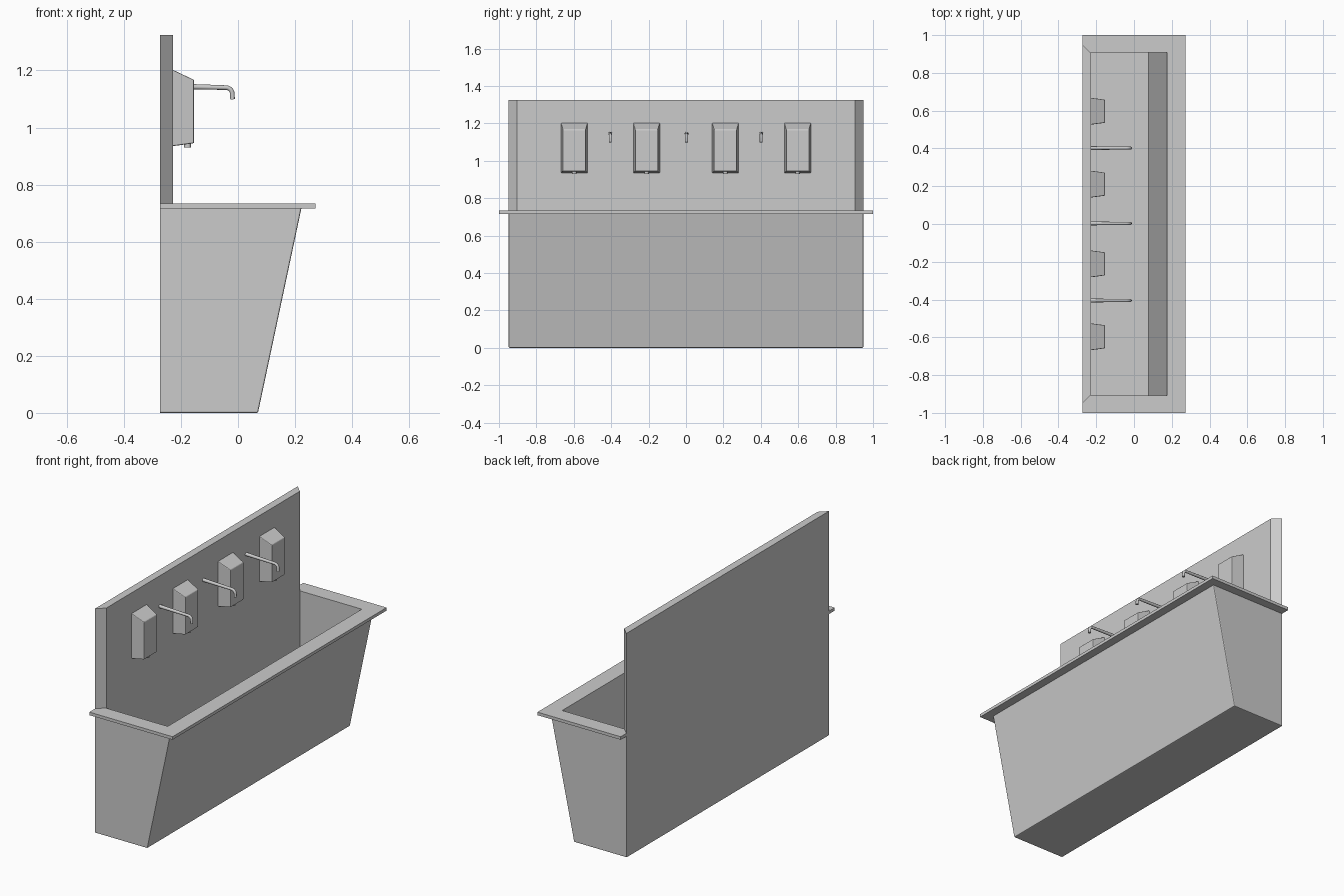
import bpy, bmesh, math
from mathutils import Vector

if "Cube" in bpy.data.objects:
    bpy.data.objects.remove(bpy.data.objects["Cube"])

BACK, WALL = -0.273, -0.228   # rear plane and visible wall plane


def add_object(name, bm):
    bmesh.ops.recalc_face_normals(bm, faces=bm.faces)
    mesh = bpy.data.meshes.new(name)
    bm.to_mesh(mesh)
    bm.free()
    ob = bpy.data.objects.new(name, mesh)
    bpy.context.collection.objects.link(ob)
    return ob


def loft(lower, upper):
    """Closed solid between two matching loops of points."""
    bm = bmesh.new()
    a = [bm.verts.new(p) for p in lower]
    b = [bm.verts.new(p) for p in upper]
    bm.faces.new(a[::-1])
    bm.faces.new(b)
    n = len(a)
    for i in range(n):
        j = (i + 1) % n
        bm.faces.new((a[i], a[j], b[j], b[i]))
    return bm


def side_prism(profile, half):
    """Extrude an x-z profile along y."""
    return loft([(x, -half, z) for x, z in profile],
                [(x, half, z) for x, z in profile])


def box(x0, x1, half, z0, z1):
    return side_prism([(x0, z0), (x1, z0), (x1, z1), (x0, z1)], half)


# Trough body, with softened front and bottom edges
bm = side_prism([(BACK, 0), (0.07, 0), (0.222, 0.716), (BACK, 0.716)], 0.948)
edges = []
for e in bm.edges:
    rear = all(v.co.x < BACK + 0.01 for v in e.verts)
    top = all(v.co.z > 0.7 for v in e.verts)
    if not rear and not top:
        edges.append(e)
bmesh.ops.bevel(bm, geom=edges, offset=0.005, segments=2, profile=0.5, affect='EDGES')
body = add_object("trough_body", bm)

# Overhanging rim
rim = add_object("trough_rim", box(BACK, 0.272, 1.0, 0.716, 0.734))

# Basin hollow, cut from body and rim
cutter = add_object("basin_cutter", side_prism(
    [(WALL, 0.265), (0.077, 0.265), (0.189, 0.80), (WALL, 0.80)], 0.907))
cutter.hide_render = True
for ob in (body, rim):
    mod = ob.modifiers.new("basin", 'BOOLEAN')
    mod.operation = 'DIFFERENCE'
    mod.solver = 'EXACT'
    mod.object = cutter
    bpy.context.view_layer.objects.active = ob
    bpy.ops.object.modifier_apply(modifier=mod.name)
bpy.data.objects.remove(cutter)

# Splashback with mitred ends
plan = [(BACK, -0.948), (WALL, -0.904), (WALL, 0.904), (BACK, 0.948)]
add_object("splashback", loft([(x, y, 0.734) for x, y in plan],
                              [(x, y, 1.325) for x, y in plan]))


# Soap dispensers: tapered housing plus nozzle underneath
def rect(x, y, half, z0, z1):
    return [(x, y - half, z0), (x, y + half, z0), (x, y + half, z1), (x, y - half, z1)]


for i, y in enumerate((-0.597, -0.211, 0.211, 0.597)):
    bm = loft(rect(WALL, y, 0.071, 0.935, 1.202), rect(-0.154, y, 0.061, 0.945, 1.167))
    edges = [e for e in bm.edges if any(v.co.x > -0.16 for v in e.verts)]
    bmesh.ops.bevel(bm, geom=edges, offset=0.004, segments=2, profile=0.5, affect='EDGES')
    add_object(f"soap_dispenser_{i + 1}", bm)

    bm = bmesh.new()
    bmesh.ops.create_cone(bm, cap_ends=True, segments=16, radius1=0.012,
                          radius2=0.012, depth=0.02)
    bmesh.ops.translate(bm, verts=bm.verts, vec=(-0.177, y, 0.94))
    add_object(f"soap_nozzle_{i + 1}", bm)

# Taps: slightly tapering pipe with a rounded downward spout
bend, r = Vector((-0.042, 0, 1.118)), 0.022
path = [(WALL - 0.005, 1.145, 1.25)]
for k in range(7):
    a = math.radians(88 - 88 * k / 6)
    path.append((bend.x + r * math.cos(a), bend.z + r * math.sin(a), 1.0))
path.append((-0.019, 1.099, 1.0))

for i, y in enumerate((-0.405, 0.003, 0.402)):
    curve = bpy.data.curves.new("tap", 'CURVE')
    curve.dimensions = '3D'
    curve.bevel_depth = 0.008
    curve.bevel_resolution = 4
    curve.use_fill_caps = True
    spline = curve.splines.new('POLY')
    spline.points.add(len(path) - 1)
    for p, (x, z, rad) in zip(spline.points, path):
        p.co = (x, y, z, 1)
        p.radius = rad
    tap = bpy.data.objects.new(f"tap_{i + 1}", curve)
    bpy.context.collection.objects.link(tap)
    bpy.ops.object.select_all(action='DESELECT')
    tap.select_set(True)
    bpy.context.view_layer.objects.active = tap
    bpy.ops.object.convert(target='MESH')
    bpy.ops.object.shade_smooth_by_angle(angle=math.radians(40))
